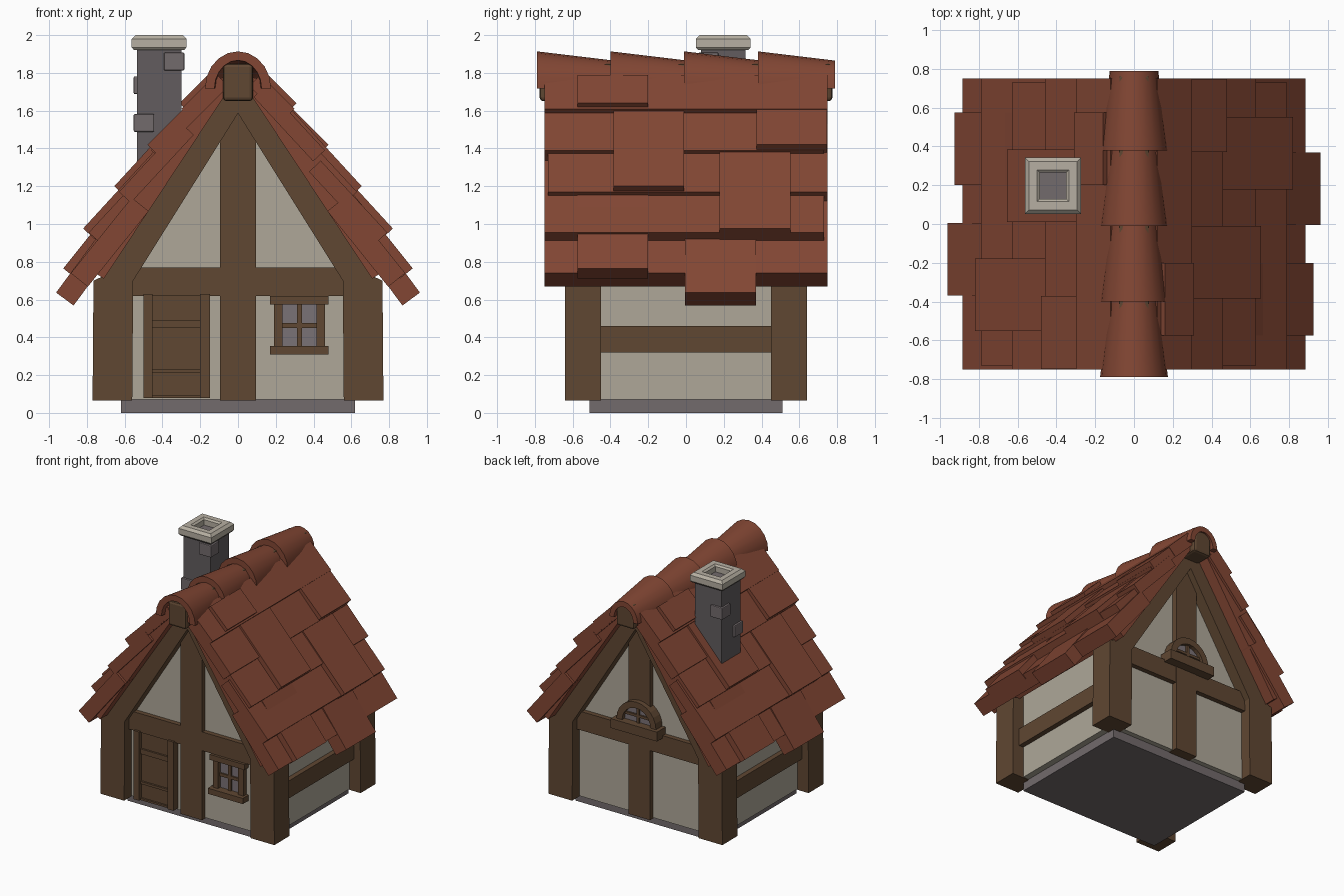
import bpy, bmesh, math
from mathutils import Vector

if "Cube" in bpy.data.objects:
    bpy.data.objects.remove(bpy.data.objects["Cube"])


def mat(name, r, g, b):
    m = bpy.data.materials.new(name)
    m.diffuse_color = (r, g, b, 1)
    m.use_nodes = True
    m.node_tree.nodes["Principled BSDF"].inputs["Base Color"].default_value = m.diffuse_color
    return m


PLASTER = mat("plaster", .425, .39, .315)
WOOD = mat("brown wood", .115, .063, .032)
TILE = mat("red tile", .225, .062, .034)
CAP = mat("pale stone", .47, .43, .36)
DARK = mat("dark stone", .122, .108, .112)
STONE = mat("grey stone", .17, .145, .15)
GLASS = mat("window glass", .195, .168, .18)


def finish(name, bm, m, bevel=0, smooth=False):
    bmesh.ops.recalc_face_normals(bm, faces=bm.faces)
    me = bpy.data.meshes.new(name)
    bm.to_mesh(me)
    bm.free()
    me.materials.append(m)
    ob = bpy.data.objects.new(name, me)
    bpy.context.collection.objects.link(ob)
    if bevel:
        mod = ob.modifiers.new("bevel", 'BEVEL')
        mod.width, mod.segments = bevel, 2
    if smooth:
        bpy.context.view_layer.objects.active = ob
        ob.select_set(True)
        bpy.ops.object.shade_smooth_by_angle(angle=math.radians(40))
        ob.select_set(False)
    return ob


def prism(name, pts, y0, y1, m, bevel=0):
    """Extrude an (x, z) profile along y."""
    bm = bmesh.new()
    a = [bm.verts.new((x, y0, z)) for x, z in pts]
    b = [bm.verts.new((x, y1, z)) for x, z in pts]
    bm.faces.new(a)
    bm.faces.new(b)
    n = len(pts)
    for i in range(n):
        j = (i + 1) % n
        bm.faces.new((a[i], a[j], b[j], b[i]))
    return finish(name, bm, m, bevel)


def box(name, x0, x1, y0, y1, z0, z1, m, bevel=0):
    return prism(name, [(x0, z0), (x1, z0), (x1, z1), (x0, z1)], y0, y1, m, bevel)


# Foundation and plaster walls with gables, the walls overhanging the foundation
box("foundation", -.62, .62, -.51, .51, 0, .08, STONE)
prism("walls", [(-.67, .07), (.67, .07), (.67, .76), (0, 1.70), (-.67, .76)], -.55, .55, PLASTER)

# Timber frame on both gable ends
for f, end in ((-1, "front"), (1, "back")):
    for s in (-1, 1):
        frame = [(.56, .065), (.77, .065), (.765, .7), (.7, .73), (.06, 1.7),
                 (0, 1.7), (0, 1.586), (.555, .7)]
        prism(end + "_post_and_rafter", [(s * x, z) for x, z in frame], f * .45, f * .64, WOOD)
    box(end + "_centre_post", -.095, .095, f * .5, f * .59, .065, 1.45, WOOD)
    prism(end + "_centre_post_tip", [(-.095, 1.44), (.095, 1.44), (0, 1.6)], f * .5, f * .59, WOOD)
    box(end + "_cross_beam", -.6, .6, f * .5, f * .588, .62, .77, WOOD)
for s in (-1, 1):
    box("side_beam", s * .6, s * .71, -.46, .46, .32, .46, WOOD)
box("ridge_beam", -.08, .08, -.775, .775, 1.65, 1.85, WOOD, .02)


# Roof: tile slabs sloping up from a lower edge; the far side is the near side turned half round
def tile(name, s, ex, ez, slope, rise, t, y0, y1):
    run = rise / slope
    n = Vector((slope, 1)).normalized() * t
    pts = [(ex, ez), (ex - run, ez + rise), (ex - run - n.x, ez + rise - n.y), (ex - n.x, ez - n.y)]
    prism(name, [(s * x, z) for x, z in pts], s * y0, s * y1, TILE)


rows = [  # edge x, edge z, slope, rise, y range, then the longer tile: x, z, slope, rise, y start
    (.30, 1.61, 1.0, .18, -.75, .75, .48, 1.42, 1.0, .37, .372),
    (.46, 1.39, 1.08, .34, -.75, .73, .655, 1.20, 1.09, .46, -.385),
    (.63, 1.17, 1.08, .36, -.73, .75, .82, .976, 1.09, .46, .178),
    (.79, .955, 1.08, .38, -.75, .73, .925, .765, 1.25, .46, -.575),
    (.885, .74, 1.24, .40, -.75, .75, .963, .637, 1.35, .40, -.005)]
for s in (-1, 1):
    for ex, ez, sl, rise, y0, y1, lx, lz, lsl, lrise, ly in rows:
        t = .115 if ez < .8 else .085
        tile("roof_row", s, ex, ez, sl, rise, t, y0, y1)
        tile("long_roof_tile", s, lx, lz, lsl, lrise, t, ly, ly + .375)
    tile("top_roof_tile", s, .31, 1.64, 1.0, .15, .08, -.575, -.2)
    prism("roof_board", [(s * x, z) for x, z in
          [(.71, .71), (.80, .77), (.10, 1.77), (0, 1.8), (0, 1.69), (.07, 1.68)]], -.73, .73, TILE)

# Four tapered half-round ridge tiles, wide end to the front
SEG = 10
for k in range(4):
    y = -.79 + k * .39
    bm = bmesh.new()
    rings = []
    for yy, rx, rz in ((y, .175, .197), (y, .125, .15), (y + .41, .085, .105), (y + .41, .125, .148)):
        rings.append([bm.verts.new((rx * math.cos(math.pi * i / SEG), yy,
                                    1.717 + rz * math.sin(math.pi * i / SEG))) for i in range(SEG + 1)])
    for r in range(4):
        a, b = rings[r], rings[(r + 1) % 4]
        for i in range(SEG):
            bm.faces.new((a[i], a[i + 1], b[i + 1], b[i]))
    bm.faces.new([r[0] for r in rings])
    bm.faces.new([r[-1] for r in rings])
    finish("ridge_tile", bm, TILE, 0, True)

# Chimney: shaft, hollow cap and a few proud corner stones
CX, CY = -.418, .197
box("chimney_shaft", CX - .118, CX + .118, CY - .118, CY + .118, 1.15, 1.94, DARK)
bm = bmesh.new()
loops = []
for h, z in ((.122, 1.92), (.132, 1.92), (.145, 1.935), (.145, 1.98), (.125, 2.0), (.082, 2.0), (.068, 1.988), (.068, 1.93)):
    loops.append([bm.verts.new((CX + h * a, CY + h * b, z)) for a, b in ((-1, -1), (1, -1), (1, 1), (-1, 1))])
for a, b in zip(loops, loops[1:] + loops[:1]):
    for i in range(4):
        j = (i + 1) % 4
        bm.faces.new((a[i], a[j], b[j], b[i]))
finish("chimney_cap", bm, CAP)
box("chimney_flue", CX - .075, CX + .075, CY - .075, CY + .075, 1.93, 1.945, STONE)
for sx, sy, z in ((1, -1, 1.86), (-1, -1, 1.535), (-1, 1, 1.735)):
    x, y = CX + sx * .08, CY + sy * .08
    box("chimney_stone", x - .054, x + .054, y - .054, y + .054, z - .047, z + .047, STONE, .006)

# Front door with frame and rails
box("door_panel", -.46, -.19, -.575, -.5, .08, .63, WOOD)
for x0, x1 in ((-.5, -.452), (-.2, -.148)):
    box("door_jamb", x0, x1, -.605, -.5, .08, .63, WOOD)
for z0, z1 in ((.08, .095), (.21, .23), (.45, .49)):
    box("door_rail", -.455, -.195, -.59, -.5, z0, z1, WOOD)

# Front window
box("window_glass", .21, .44, -.56, -.5, .34, .59, GLASS)
for z0, z1, y in ((.575, .618, -.605), (.31, .355, -.625)):
    box("window_lintel_or_sill", .17, .48, y, -.5, z0, z1, WOOD)
for x0, x1 in ((.19, .235), (.415, .46)):
    box("window_jamb", x0, x1, -.59, -.5, .35, .58, WOOD)
box("window_bar_upright", .312, .338, -.572, -.5, .35, .58, WOOD)
box("window_bar_level", .23, .42, -.572, -.5, .45, .475, WOOD)


# Arched back window with a sill
def arc(r, n=12):
    return [(r * math.cos(math.pi * i / n), .825 + r * math.sin(math.pi * i / n)) for i in range(n + 1)]


prism("arch_frame", arc(.175) + arc(.125)[::-1], .5, .63, WOOD)
prism("arch_glass", arc(.13), .5, .597, GLASS)
box("arch_bar_upright", -.012, .012, .5, .61, .82, .955, WOOD)
box("arch_bar_level", -.115, .115, .5, .61, .87, .89, WOOD)
box("arch_sill", -.205, .205, .5, .66, .75, .825, WOOD)
